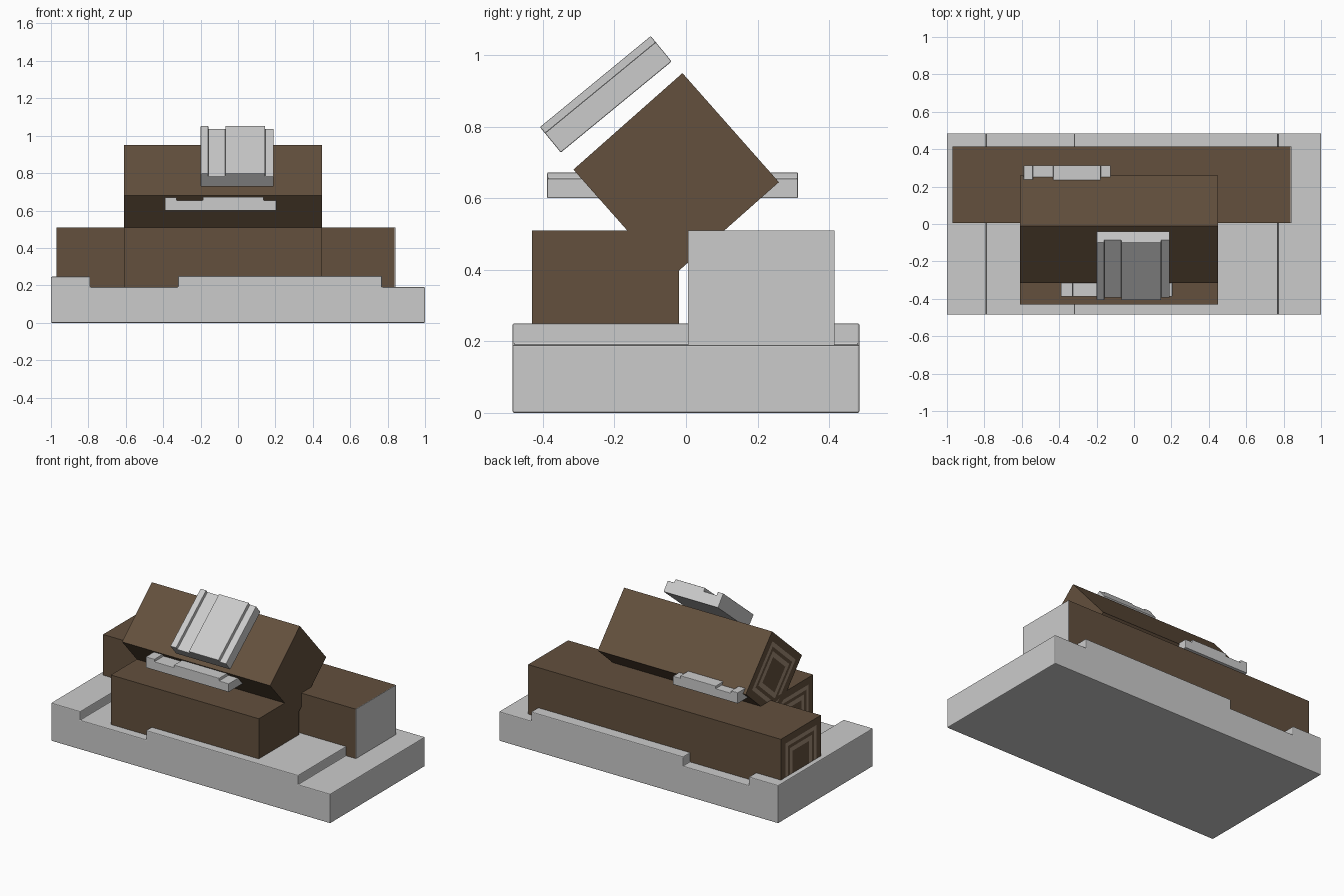
import bpy, bmesh
from math import radians
from mathutils import Vector

if "Cube" in bpy.data.objects:
    bpy.data.objects.remove(bpy.data.objects["Cube"])


def material(name, rgb):
    m = bpy.data.materials.new(name)
    m.diffuse_color = (*rgb, 1)
    m.use_nodes = True
    m.node_tree.nodes["Principled BSDF"].inputs["Base Color"].default_value = m.diffuse_color
    return m


BARK = material("bark_brown", (0.125, 0.08, 0.047))
RING = material("ring_tan", (0.36, 0.26, 0.185))


def finish(name, bm, loc, tilt=0):
    bmesh.ops.recalc_face_normals(bm, faces=bm.faces)
    me = bpy.data.meshes.new(name)
    bm.to_mesh(me)
    bm.free()
    ob = bpy.data.objects.new(name, me)
    ob.location = loc
    ob.rotation_euler.x = radians(tilt)
    bpy.context.collection.objects.link(ob)
    return ob


def box(bm, size):
    bmesh.ops.create_cube(bm, size=1)
    bmesh.ops.scale(bm, vec=Vector(size), verts=bm.verts)


# Stepped snow slab: one profile across x, extruded along y
STEPS = [(-1, 0), (1, 0), (1, 0.76), (0.77, 0.76), (0.77, 1), (-0.32, 1),
         (-0.32, 0.76), (-0.79, 0.76), (-0.79, 0.985), (-1, 0.985)]


def snow(name, width, depth, height, loc, tilt=0, bevel=0.003):
    bm = bmesh.new()
    face = bm.faces.new([bm.verts.new((x * width / 2, -depth / 2, z * height)) for x, z in STEPS])
    ext = bmesh.ops.extrude_face_region(bm, geom=[face])
    bmesh.ops.translate(bm, vec=(0, depth, 0),
                        verts=[v for v in ext["geom"] if isinstance(v, bmesh.types.BMVert)])
    ob = finish(name, bm, loc, tilt)
    mod = ob.modifiers.new("soft_edge", "BEVEL")
    mod.width = bevel
    mod.segments = 2


# Square log with concentric growth rings inset on its left end
def log(name, x0, x1, y, z, side=0.41, tilt=0):
    bm = bmesh.new()
    box(bm, (x1 - x0, side, side))
    end = min(bm.faces, key=lambda f: f.calc_center_median().x)
    for thickness, mat in ((0.065, 0), (0.035, 1), (0.03, 0), (0.04, 1)):
        rim = bmesh.ops.inset_region(bm, faces=[end], thickness=thickness)["faces"]
        for f in rim:
            f.material_index = mat
    ob = finish(name, bm, ((x0 + x1) / 2, y, z), tilt)
    ob.data.materials.append(BARK)
    ob.data.materials.append(RING)


# Snowy ground
snow("snow_base", 2, 0.97, 0.25, (0, 0, 0), bevel=0.005)

# Stacked logs
log("back_log", -0.97, 0.838, 0.21, 0.305)
log("front_log", -0.61, 0.45, -0.225, 0.305)
log("top_log", -0.61, 0.45, -0.0275, 0.6625, side=0.407, tilt=41.5)

# Pale cap on the right end of the back log
bm = bmesh.new()
box(bm, (0.003, 0.41, 0.41))
finish("back_log_end_cap", bm, (0.8395, 0.21, 0.305))

# Snow patches on the top log
snow("top_snow_patch", 0.39, 0.401, 0.092, (-0.005, -0.195, 0.855), tilt=39.4)
snow("front_snow_patch", 0.595, 0.29, 0.072, (-0.0925, -0.243, 0.6))
snow("back_snow_patch", 0.465, 0.29, 0.072, (-0.3575, 0.168, 0.6))
